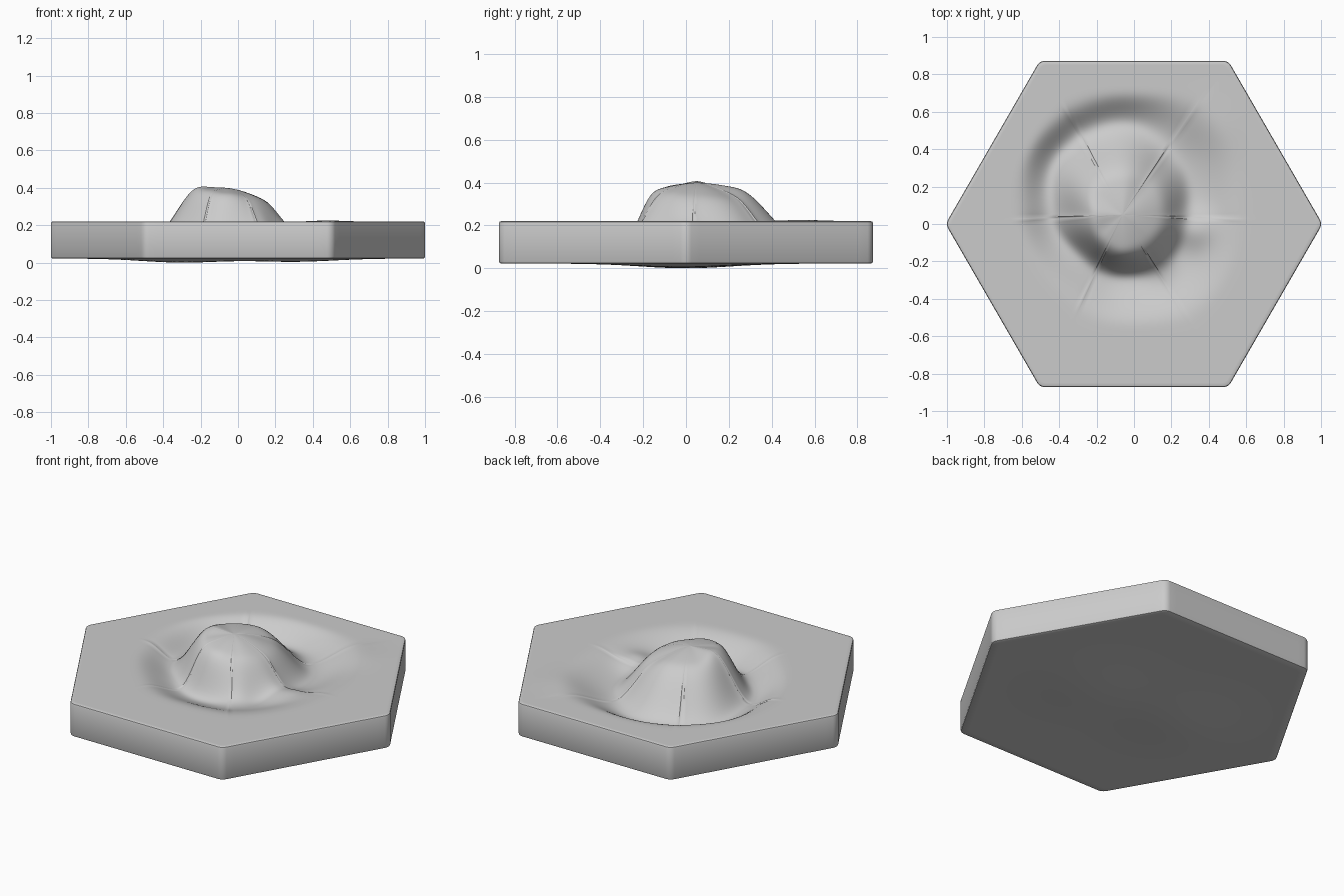
import bpy, bmesh, math

if "Cube" in bpy.data.objects:
    bpy.data.objects.remove(bpy.data.objects["Cube"])

TOP, BASE = 0.22, 0.022
APOTHEM, CORNER = 0.8727, 0.05
CX, CY = -0.06, 0.05           # middle of the hill

# Every 45 degrees from +x: shoulder radius, shoulder z, foot radius, foot z, rim radius
SECTORS = [
    (0.20, 0.335, 0.36, 0.14, 0.64),
    (0.20, 0.335, 0.42, 0.14, 0.73),
    (0.19, 0.375, 0.49, 0.13, 0.66),
    (0.19, 0.375, 0.47, 0.12, 0.63),
    (0.15, 0.410, 0.38, 0.14, 0.56),
    (0.17, 0.385, 0.32, 0.15, 0.54),
    (0.20, 0.365, 0.33, 0.13, 0.60),
    (0.19, 0.350, 0.36, 0.14, 0.67),
]


def ease(t):
    return t * t * (3 - 2 * t)


def bump(x, y, bx, by, w):
    return math.exp(-((x - bx) ** 2 + (y - by) ** 2) / (w * w))


def height(x, y):
    """Hill with a moat, blended between the sectors."""
    dx, dy = x - CX, y - CY
    r = math.hypot(dx, dy)
    a = (math.atan2(dy, dx) / (math.pi / 4)) % 8
    i = int(a) % 8
    f = ease(a - int(a))
    rs, zs, rf, zf, rr = [p + (q - p) * f for p, q in zip(SECTORS[i], SECTORS[(i + 1) % 8])]
    if r < rs:
        z = 0.4 + (zs - 0.4) * (r / rs) ** 1.5
    elif r < rf:
        t = (r - rs) / (rf - rs)
        z = zs + (zf - zs) * (0.75 * ease(t) + 0.25 * t)
    elif r < rr:
        z = zf + (TOP - zf) * ease((r - rf) / (rr - rf))
    else:
        z = TOP
    z += 0.055 * bump(x, y, 0.33, -0.03, 0.10)      # right ledge
    z += 0.025 * bump(x, y, 0.15, -0.22, 0.08)      # front ledge
    z += 0.008 * bump(x, y, 0.45, 0.52, 0.12)       # raised rim
    return z


def underside(x, y):
    return BASE - 0.016 * (bump(x, y, -0.3, 0, 0.3) + 0.8 * bump(x, y, 0.3, -0.03, 0.3))


def hexagon(inset=0.0):
    """Rounded hexagon outline with evenly divided sides."""
    core = (APOTHEM - CORNER) / math.cos(math.pi / 6)
    rad = CORNER - inset
    pts = []
    for k in range(6):
        c = math.radians(60 * k)
        ox, oy = core * math.cos(c), core * math.sin(c)
        for j in range(7):
            a = c + math.radians(-30 + 10 * j)
            pts.append((ox + rad * math.cos(a), oy + rad * math.sin(a)))
        a = c + math.radians(30)
        n = c + math.radians(60)
        sx, sy = pts[-1]
        ex = core * math.cos(n) + rad * math.cos(a)
        ey = core * math.sin(n) + rad * math.sin(a)
        for j in range(1, 22):
            pts.append((sx + (ex - sx) * j / 22, sy + (ey - sy) * j / 22))
    return pts


bm = bmesh.new()
BEVEL, RINGS = 0.01, 64
inner, outer = hexagon(BEVEL), hexagon()
n = len(outer)


def ring(points, zfunc):
    return [bm.verts.new((x, y, zfunc(x, y))) for x, y in points]


def scaled(t, cx, cy):
    return [(cx + (x - cx) * t, cy + (y - cy) * t) for x, y in inner]


# Top terrain rings, side walls, then the underside
loops = [ring(scaled(k / RINGS, CX, CY), height) for k in range(1, RINGS + 1)]
top_count = len(loops)
for inset, z in ((0.003, TOP - 0.003), (0, TOP - BEVEL), (0, BASE + BEVEL), (0.003, BASE + 0.003)):
    loops.append(ring(hexagon(inset), lambda x, y, z=z: z))
loops += [ring(scaled(k / 24, 0, 0), underside) for k in range(24, 0, -1)]
for a, b in zip(loops, loops[1:]):
    for i in range(n):
        j = (i + 1) % n
        bm.faces.new((a[i], b[i], b[j], a[j]))
for lp, x, y, fn in ((loops[0], CX, CY, height), (loops[-1], 0, 0, underside)):
    mid = bm.verts.new((x, y, fn(x, y)))
    for i in range(n):
        bm.faces.new((lp[i], lp[(i + 1) % n], mid))

# Soften the terrain
soft = [v for lp in loops[:top_count - 6] for v in lp]
for _ in range(10):
    bmesh.ops.smooth_vert(bm, verts=soft, factor=0.5, use_axis_z=True)
bmesh.ops.recalc_face_normals(bm, faces=bm.faces)
low = min(v.co.z for v in bm.verts)
for v in bm.verts:
    if v.co.z < BASE:
        v.co.z = BASE - (BASE - v.co.z) * BASE / (BASE - low)

mesh = bpy.data.meshes.new("terrain_tile")
bm.to_mesh(mesh)
bm.free()
tile = bpy.data.objects.new("terrain_tile", mesh)
bpy.context.collection.objects.link(tile)
bpy.context.view_layer.objects.active = tile
tile.select_set(True)
bpy.ops.object.shade_smooth_by_angle(angle=math.radians(40))
